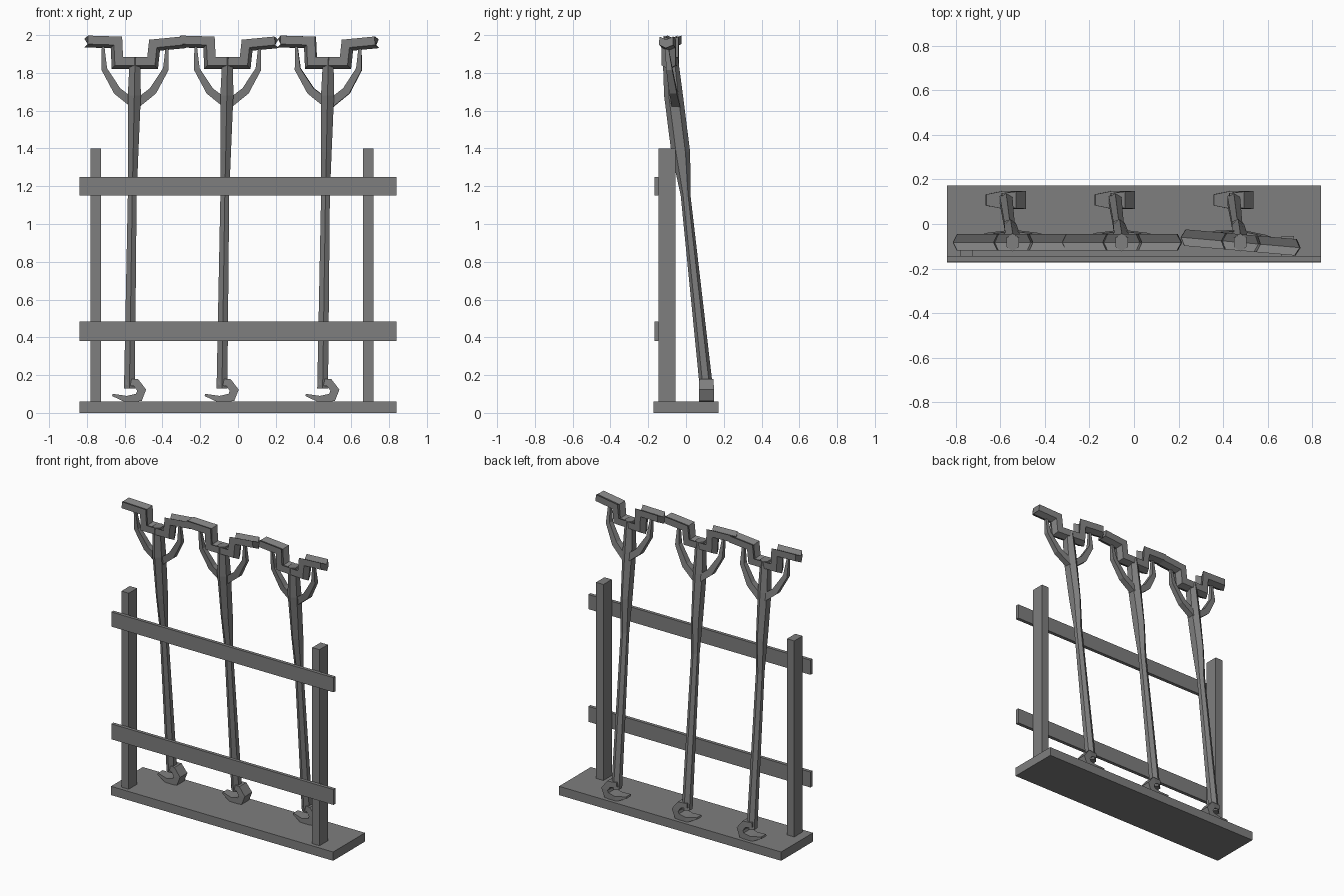
import bpy, bmesh, math
from mathutils import Vector, Matrix

if "Cube" in bpy.data.objects:
    bpy.data.objects.remove(bpy.data.objects["Cube"])

grey = bpy.data.materials.new("iron_grey")
grey.use_nodes = True
colour = (0.21, 0.21, 0.21, 1)
grey.diffuse_color = colour
grey.node_tree.nodes["Principled BSDF"].inputs["Base Color"].default_value = colour


def finish(name, bm):
    bmesh.ops.recalc_face_normals(bm, faces=bm.faces)
    mesh = bpy.data.meshes.new(name)
    bm.to_mesh(mesh)
    bm.free()
    mesh.materials.append(grey)
    obj = bpy.data.objects.new(name, mesh)
    bpy.context.collection.objects.link(obj)
    return obj


def box(name, lo, hi):
    lo, hi = Vector(lo), Vector(hi)
    bm = bmesh.new()
    bmesh.ops.create_cube(bm, size=1)
    bmesh.ops.scale(bm, vec=hi - lo, verts=bm.verts)
    bmesh.ops.translate(bm, vec=(lo + hi) / 2, verts=bm.verts)
    return finish(name, bm)


def loft(name, rings):
    bm = bmesh.new()
    loops = [[bm.verts.new(p) for p in ring] for ring in rings]
    n = len(loops[0])
    for a, b in zip(loops, loops[1:]):
        for i in range(n):
            j = (i + 1) % n
            bm.faces.new((a[i], a[j], b[j], b[i]))
    bm.faces.new(loops[0])
    bm.faces.new(loops[-1])
    return finish(name, bm)


def band(name, path, thick, width, groove=0.0):
    """Sweep a flat or V-grooved strap along an x-z path with mitred corners."""
    pts = [Vector(p) for p in path]
    rings = []
    for i, p in enumerate(pts):
        d_in = (p - pts[max(i - 1, 0)]).normalized()
        d_out = (pts[min(i + 1, len(pts) - 1)] - p).normalized()
        tangent = (d_in + d_out).normalized()
        normal = Vector((-tangent.y, tangent.x))
        stretch = 1 / max(0.5, tangent.dot(d_out if i == 0 else d_in))
        tip = groove * ((i == len(pts) - 1) - (i == 0))
        t = thick[i] / 2
        w = width[i] / 2
        ring = []
        for side, y in ((1, -w), (1, 0), (1, w), (-1, w), (-1, 0), (-1, -w)):
            mid = groove if y == 0 else 0
            q = p + normal * (side * t - mid) * stretch
            if y == 0:
                q += tangent * tip
            ring.append(Vector((q.x, y, q.y)))
        rings.append(ring)
    return loft(name, rings)


def hexagon(centre, rx, ry):
    return [Vector(centre) + Vector((rx * math.sin(k * math.pi / 3),
                                     ry * math.cos(k * math.pi / 3), 0))
            for k in range(6)]


# Rack: base, posts and rails
box("base", (-0.84, -0.172, 0), (0.84, 0.172, 0.06))
box("right_post", (-0.78, -0.145, 0.06), (-0.725, -0.055, 1.4))
box("left_post", (0.663, -0.145, 0.06), (0.718, -0.055, 1.4))
for name, low, high in (("lower_rail", 0.38, 0.485), ("upper_rail", 1.15, 1.25)):
    box(name, (-0.84, -0.168, low), (0.84, -0.145, high))

# Stock sections: x, y, z, half width, half depth
stock = ((-0.03, 0.108, 0.13, 0.033, 0.035), (-0.015, -0.002, 1.15, 0.027, 0.026),
         (-0.01, -0.028, 1.38, 0.032, 0.05), (-0.004, -0.066, 1.68, 0.04, 0.05),
         (0.0, -0.083, 1.885, 0.032, 0.04))
bow = ((-0.25, 1.975), (-0.09, 1.97), (-0.085, 1.862),
       (0.085, 1.862), (0.095, 1.955), (0.25, 1.97))
brace = ((-0.17, 1.955), (-0.163, 1.82), (-0.095, 1.705), (0.0, 1.63))
hook = ((-0.05, 0.165), (0.005, 0.16), (0.035, 0.12),
        (0.02, 0.082), (-0.045, 0.072), (-0.12, 0.095))

# Three leaning weapons with a bow, braces and a hooked foot
for label, x, yaw in (("right", -0.545, 0), ("middle", -0.055, 0), ("left", 0.478, -5)):
    loft(label + "_stock", [hexagon((x + a, b, z), rx, ry) for a, b, z, rx, ry in stock])
    place = Matrix.Translation((x, -0.083, 0)) @ Matrix.Rotation(math.radians(yaw), 4, "Z")
    limbs = band(label + "_bow", bow, [0.045] * 6, [0.074] * 6, 0.018)
    limbs.data.transform(place)
    for side, sign in (("right", 1), ("left", -1)):
        arm = band(label + "_" + side + "_brace", [(sign * a, z) for a, z in brace],
                   (0.012, 0.03, 0.042, 0.045), (0.016, 0.032, 0.04, 0.045))
        for v in arm.data.vertices:
            v.co.y += 0.115 * (1.9 - v.co.z)
        arm.data.transform(place)
    foot = band(label + "_hook", hook, (0.03, 0.04, 0.042, 0.042, 0.035, 0.012),
                (0.06, 0.075, 0.08, 0.08, 0.08, 0.05))
    foot.data.transform(Matrix.Translation((x, 0.108, 0)))
